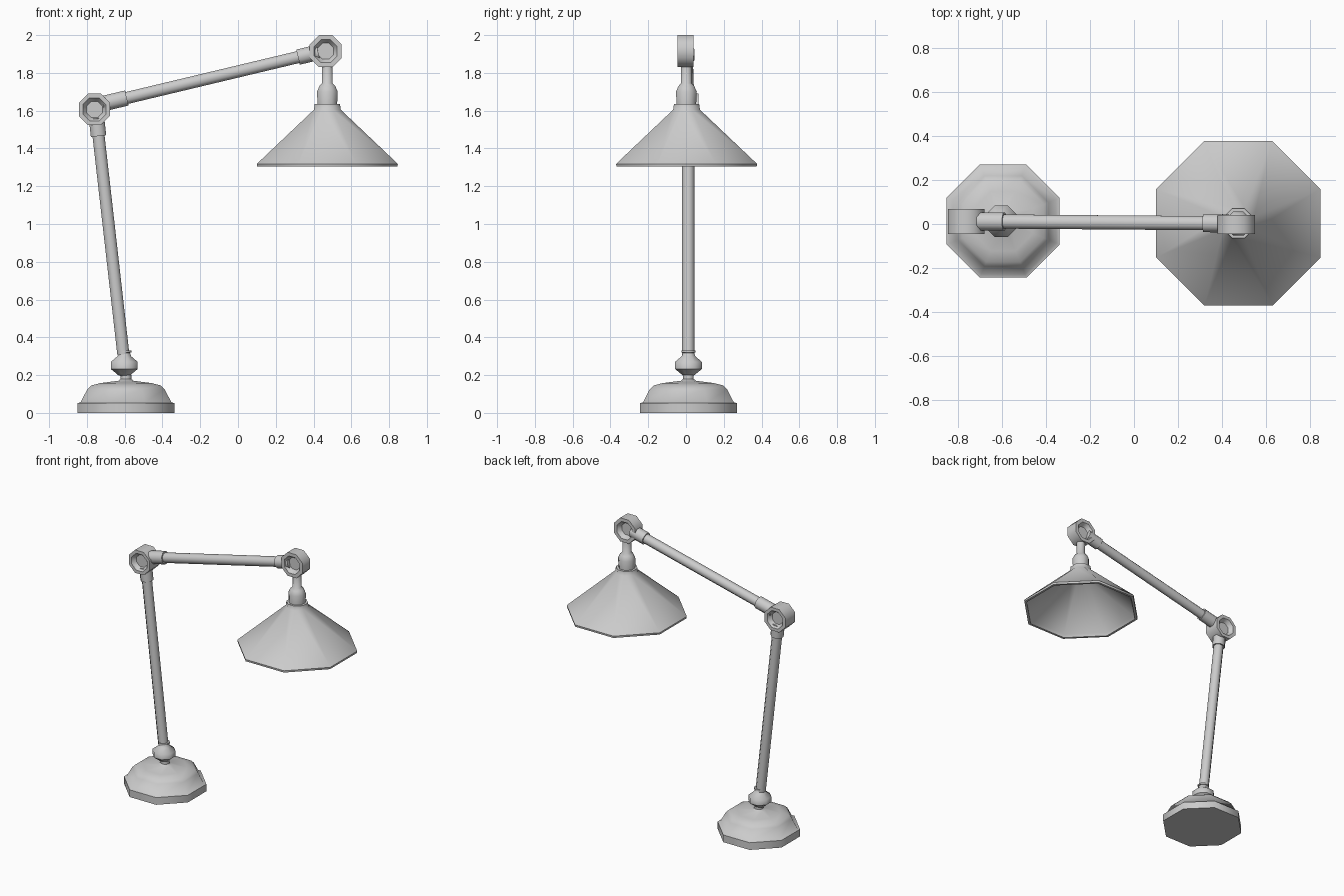
import bpy, bmesh, math
from mathutils import Vector, Matrix

if "Cube" in bpy.data.objects:
    bpy.data.objects.remove(bpy.data.objects["Cube"])

SIDES = 8
GROW = 1 / math.cos(math.pi / SIDES)   # flat-to-flat radius -> corner radius


def lathe(name, profile, origin, axis=(0, 0, 1), smooth=50):
    """Revolve (radius, height) points into an eight-sided part along an axis."""
    axis = Vector(axis).normalized()
    side = Vector((0, 1, 0)) if abs(axis.y) < 0.9 else Vector((1, 0, 0))
    u = (side - axis * side.dot(axis)).normalized()
    v = axis.cross(u)
    origin = Vector(origin)
    bm = bmesh.new()
    rings = []
    for r, h in profile:
        centre = origin + axis * h
        if r == 0:
            rings.append([bm.verts.new(centre)] * SIDES)
            continue
        ring = []
        for i in range(SIDES):
            a = 2 * math.pi * (i + 0.5) / SIDES
            ring.append(bm.verts.new(centre + (u * math.cos(a) + v * math.sin(a)) * r * GROW))
        rings.append(ring)
    for a, b in zip(rings, rings[1:]):
        for i in range(SIDES):
            j = (i + 1) % SIDES
            corners = list(dict.fromkeys((a[i], a[j], b[j], b[i])))
            bm.faces.new(corners)
    bmesh.ops.recalc_face_normals(bm, faces=bm.faces)
    mesh = bpy.data.meshes.new(name)
    bm.to_mesh(mesh)
    bm.free()
    obj = bpy.data.objects.new(name, mesh)
    bpy.context.collection.objects.link(obj)
    bpy.ops.object.select_all(action='DESELECT')
    obj.select_set(True)
    bpy.context.view_layer.objects.active = obj
    bpy.ops.object.shade_smooth_by_angle(angle=math.radians(smooth))
    return obj


def arm(name, start, end, low_collar, high_collar, r=0.032, rc=0.041):
    """Straight tube with an optional thicker collar at each end."""
    start, end = Vector(start), Vector(end)
    d = end - start
    n = d.length
    lathe(name, [(0, 0), (r, 0), (r, n), (0, n)], start, d)
    for tag, a, b in (("_lower_collar", 0, low_collar), ("_upper_collar", n - high_collar, n)):
        if b - a > 0:
            lathe(name + tag, [(0, a), (rc, a), (rc, b), (0, b)], start, d)


def joint(name, centre, r, half):
    """Octagonal pivot with a dished recess on both faces."""
    dish = half - 0.03
    lathe(name, [(0, -dish), (0.042, -dish), (0.061, -half), (r, -half),
                 (r, half), (0.061, half), (0.042, dish), (0, dish)],
          centre, (0, 1, 0))


# Base: stepped dome with a flat underside
lathe("base", [(0, 0), (0.256, 0), (0.256, 0.052), (0.24, 0.056), (0.205, 0.125),
               (0.185, 0.145), (0.135, 0.158), (0.04, 0.17), (0.028, 0.18),
               (0.028, 0.2), (0, 0.2)], (-0.593, 0.013, 0))

# Knob between base and lower arm
lathe("base_knob", [(0, 0.19), (0.033, 0.2), (0.04, 0.207), (0.071, 0.232), (0.071, 0.27),
                    (0.036, 0.3), (0.03, 0.318), (0.037, 0.32), (0.037, 0.33),
                    (0, 0.33)], (-0.602, 0.013, 0))

# Arms
arm("lower_arm", (-0.607, 0.012, 0.31), (-0.749, 0.012, 1.56), 0, 0.095)
arm("upper_arm", (-0.715, 0.012, 1.637), (0.425, 0.003, 1.909), 0.13, 0.11)

# Pivots
joint("elbow_joint", (-0.76, 0.011, 1.607), 0.083, 0.056)
joint("head_joint", (0.464, -0.002, 1.915), 0.085, 0.043)

# Stem and socket above the shade
lathe("lamp_socket", [(0, 1.86), (0.028, 1.86), (0.028, 1.745), (0.042, 1.73),
                      (0.055, 1.70), (0.051, 1.62), (0, 1.62)], (0.473, 0.002, 0))

# Shade: open cone with rolled rim and thin wall
lathe("shade", [(0, 1.635), (0.067, 1.635), (0.071, 1.605), (0.364, 1.327),
                (0.373, 1.318), (0.371, 1.304), (0.355, 1.304), (0.348, 1.325),
                (0.062, 1.595), (0, 1.605)], (0.473, 0.003, 0))
